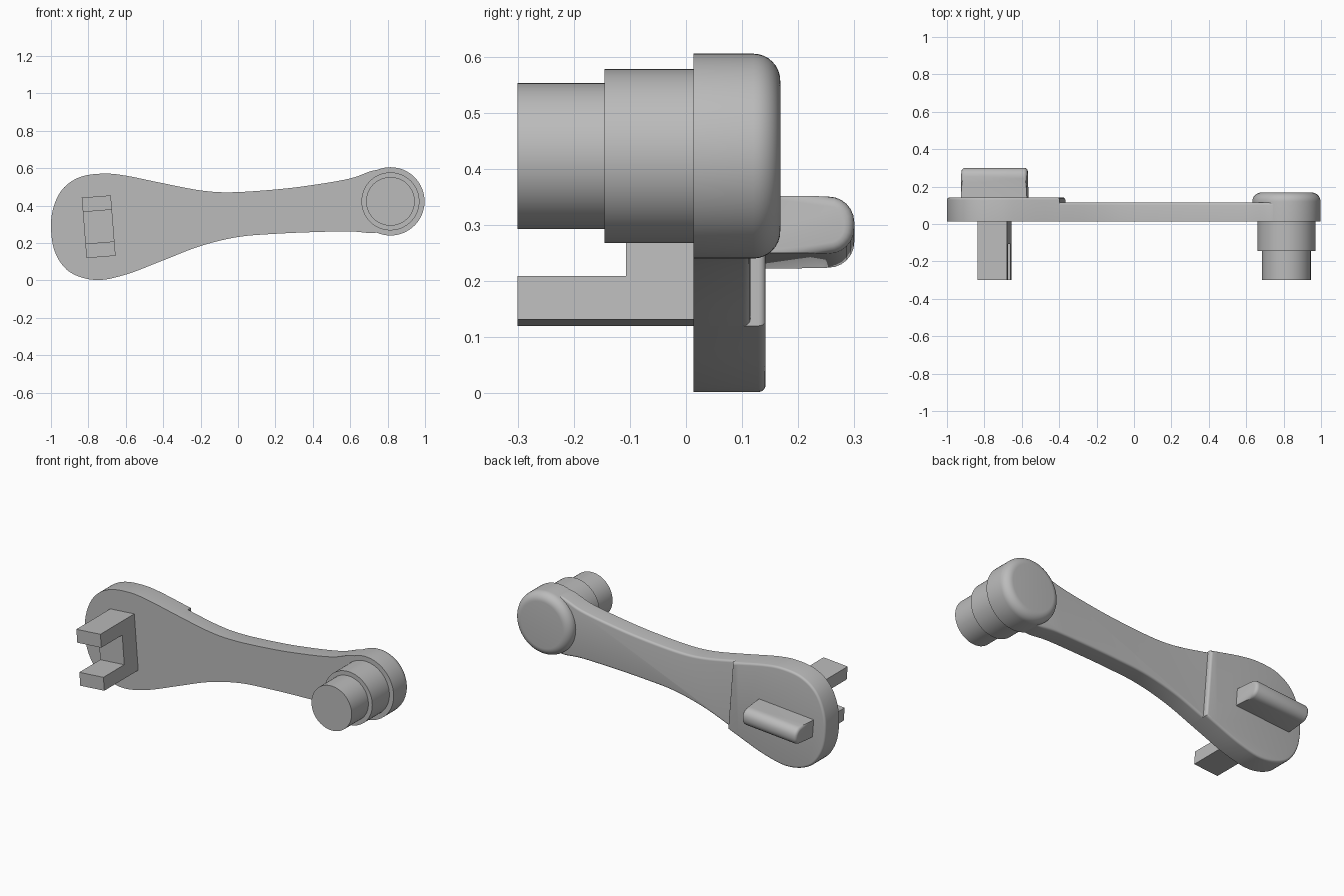
import bpy, bmesh, math
from mathutils import Vector, Matrix

cube = bpy.data.objects.get("Cube")
if cube:
    bpy.data.objects.remove(cube, do_unlink=True)

grey = bpy.data.materials.new("plain_grey")
grey.use_nodes = True
colour = (0.5, 0.5, 0.5, 1)
grey.diffuse_color = colour
grey.node_tree.nodes["Principled BSDF"].inputs["Base Color"].default_value = colour

FRONT, ARM_BACK, PADDLE_BACK = 0.013, 0.115, 0.142
TILT = Matrix.Rotation(math.radians(-4.5), 4, 'Y')
PADDLE_CENTRE = Matrix.Translation((-0.745, 0, 0.287)) @ TILT


def finish(name, bm, matrix=None):
    """Turn a bmesh into a smooth shaded object with sharp corners."""
    if matrix:
        bm.transform(matrix)
    bmesh.ops.recalc_face_normals(bm, faces=bm.faces)
    mesh = bpy.data.meshes.new(name)
    bm.to_mesh(mesh)
    bm.free()
    mesh.materials.append(grey)
    mesh.shade_smooth()
    mesh.set_sharp_from_angle(angle=math.radians(32))
    obj = bpy.data.objects.new(name, mesh)
    bpy.context.collection.objects.link(obj)
    return obj


def round_edges(bm, test, radius, segments=4):
    edges = [e for e in bm.edges if test(*[v.co for v in e.verts])]
    bmesh.ops.bevel(bm, geom=edges, offset=radius, segments=segments,
                    profile=0.5, affect='EDGES')


def extrude(bm, faces, offset):
    new = bmesh.ops.extrude_face_region(bm, geom=faces)["geom"]
    bmesh.ops.translate(bm, vec=offset,
                        verts=[g for g in new if isinstance(g, bmesh.types.BMVert)])


def smooth_loop(points, steps=6):
    """Closed Catmull-Rom curve through the points."""
    pts = [Vector(p) for p in points]
    out = []
    for i in range(len(pts)):
        a, b, c, d = (pts[(i + k) % len(pts)] for k in (-1, 0, 1, 2))
        for s in range(steps):
            t = s / steps
            out.append(0.5 * (2 * b + (c - a) * t + (2 * a - 5 * b + 4 * c - d) * t * t
                              + (3 * b - a - 3 * c + d) * t ** 3))
    return out


# Handle outline (x, z), split by a tilted step into thick paddle and thin arm
OUTLINE = [(-0.72, 0.571), (-0.6, 0.56), (-0.4, 0.519), (-0.2, 0.481), (-0.04, 0.471),
           (0.2, 0.486), (0.4, 0.51), (0.6, 0.545), (0.74, 0.59), (0.81, 0.55),
           (0.84, 0.42), (0.81, 0.29), (0.73, 0.254), (0.6, 0.262), (0.4, 0.258),
           (0.2, 0.249), (0, 0.232), (-0.2, 0.184), (-0.4, 0.107), (-0.6, 0.031),
           (-0.76, 0.002), (-0.9, 0.045), (-0.978, 0.15), (-1, 0.29), (-0.982, 0.405),
           (-0.93, 0.497), (-0.84, 0.554)]
STEP_POINT = Vector((-0.382, 0, 0.31))
STEP_NORMAL = TILT.to_3x3() @ Vector((1, 0, 0))


def plate(name, back, side):
    bm = bmesh.new()
    bm.faces.new([bm.verts.new((p.x, FRONT, p.y)) for p in smooth_loop(OUTLINE)])
    bmesh.ops.bisect_plane(bm, geom=bm.verts[:] + bm.edges[:] + bm.faces[:],
                           plane_co=STEP_POINT, plane_no=STEP_NORMAL * side,
                           clear_outer=True)
    extrude(bm, bm.faces[:], (0, back - FRONT, 0))

    def on_cut(p):
        return abs((p - STEP_POINT).dot(STEP_NORMAL)) < 1e-4

    def rim(p, q):
        at_back = min(p.y, q.y) > back - 1e-4
        return at_back and (side > 0 or not (on_cut(p) and on_cut(q)))

    round_edges(bm, rim, 0.013)
    finish(name, bm)


plate("paddle", PADDLE_BACK, 1)
plate("arm", ARM_BACK, -1)

# Round head with its stepped spindle, turned about the y axis
RADIUS, HEAD_BACK, ROUND = 0.1825, 0.168, 0.048
profile = [(0, -0.3), (0.13, -0.3), (0.13, -0.145), (0.155, -0.145),
           (0.155, FRONT), (RADIUS, FRONT)]
for i in range(9):
    a = math.pi / 2 * i / 8
    profile.append((RADIUS - ROUND + ROUND * math.cos(a),
                    HEAD_BACK - ROUND + ROUND * math.sin(a)))
profile.append((0, HEAD_BACK))
bm = bmesh.new()
verts = [bm.verts.new((r, y, 0)) for r, y in profile]
edges = [bm.edges.new(pair) for pair in zip(verts, verts[1:])]
bmesh.ops.spin(bm, geom=verts + edges, cent=(0, 0, 0), axis=(0, 1, 0),
               angle=math.tau, steps=64)
bmesh.ops.remove_doubles(bm, verts=bm.verts, dist=1e-5)
finish("head_and_spindle", bm, Matrix.Translation((0.815, 0, 0.4225)))

# Two-pronged fork on the front of the paddle
W, H, GAP = 0.156, 0.162, 0.085
TIP, ROOT, BASE = -0.3, -0.107, 0.02
fork = [(TIP, H), (BASE, H), (BASE, -H), (TIP, -H),
        (TIP, -GAP), (ROOT, -GAP), (ROOT, GAP), (TIP, GAP)]
bm = bmesh.new()
face = bm.faces.new([bm.verts.new((-W / 2, y, z)) for y, z in fork])
extrude(bm, [face], (W, 0, 0))
finish("fork", bm, PADDLE_CENTRE)

# Rounded grip bar on the back of the paddle
LENGTH, HEIGHT, BACK = 0.354, 0.102, 0.3
bm = bmesh.new()
bmesh.ops.create_cube(bm, size=1, matrix=Matrix.Translation((0, (BASE + BACK) / 2, 0))
                      @ Matrix.Diagonal((LENGTH, BACK - BASE, HEIGHT, 1)))
round_edges(bm, lambda p, q: min(p.y, q.y) > BACK - 1e-4 and abs(p.x - q.x) > 0.1, 0.046, 6)
round_edges(bm, lambda p, q: abs(p.x - q.x) < 1e-4 and min(p.y, q.y) > BASE + 0.1, 0.018)
finish("grip_bar", bm, PADDLE_CENTRE)
